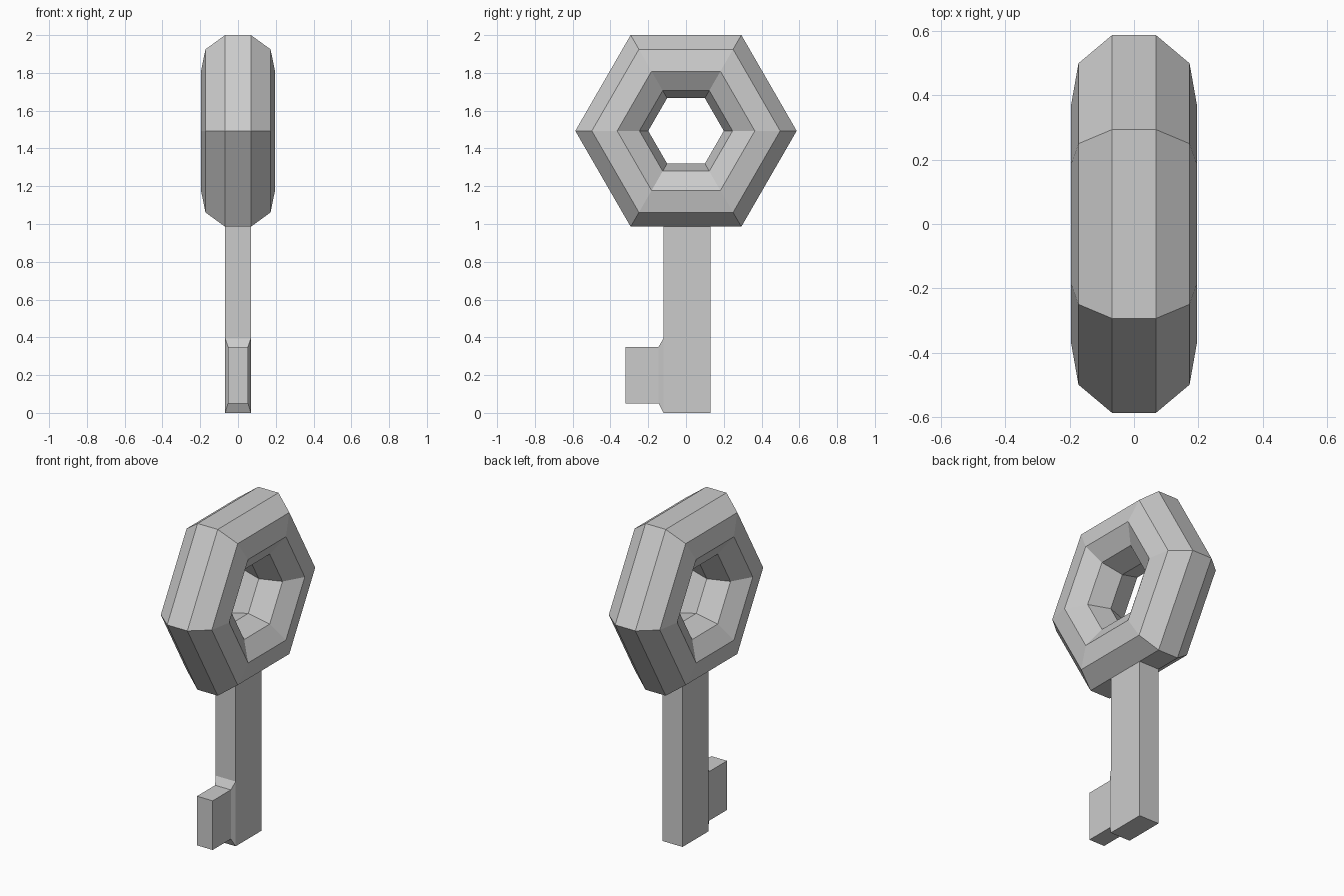
import bpy, bmesh
from math import cos, sin, radians

if "Cube" in bpy.data.objects:
    bpy.data.objects.remove(bpy.data.objects["Cube"])


def finish(bm, name):
    bmesh.ops.recalc_face_normals(bm, faces=bm.faces)
    mesh = bpy.data.meshes.new(name)
    bm.to_mesh(mesh)
    bm.free()
    obj = bpy.data.objects.new(name, mesh)
    bpy.context.collection.objects.link(obj)
    return obj


def loft(bm, loops, closed=False):
    """Bridge vertex loops with quads; cap the ends unless closed."""
    rings = [[bm.verts.new(p) for p in loop] for loop in loops]
    n = len(rings[0])
    for i in range(len(rings) if closed else len(rings) - 1):
        a, b = rings[i], rings[(i + 1) % len(rings)]
        for j in range(n):
            k = (j + 1) % n
            bm.faces.new((a[j], a[k], b[k], b[j]))
    if not closed:
        bm.faces.new(rings[0])
        bm.faces.new(rings[-1])


# Hexagonal ring handle: six-sided torus with a nine-sided section
MAJOR, MINOR, CENTRE = 0.399, 0.199, 1.493
loops = []
for i in range(6):
    a = radians(60 * i)
    loop = []
    for j in range(9):
        b = radians(20 + 40 * j)
        r = MAJOR + MINOR * cos(b)
        loop.append((MINOR * sin(b), r * cos(a), CENTRE + r * sin(a)))
    loops.append(loop)
bm = bmesh.new()
loft(bm, loops, closed=True)
finish(bm, "ring_handle")

# Shaft, with a loop marking the top of the bit
HALF, Y0, Y1 = 0.068, -0.119, 0.13
bm = bmesh.new()
loft(bm, [[(-HALF, Y0, z), (HALF, Y0, z), (HALF, Y1, z), (-HALF, Y1, z)]
          for z in (0, 0.395, 1.0)])

# Bit: taper the lower front face outward, then extrude it straight
bm.normal_update()
face = next(f for f in bm.faces
            if abs(f.calc_center_median().y - Y0) < 1e-4
            and f.calc_center_median().z < 0.4)
for y in (-0.145, -0.32):
    new = bmesh.ops.extrude_discrete_faces(bm, faces=[face])["faces"][0]
    for v in new.verts:
        v.co.x = 0.053 if v.co.x > 0 else -0.053
        v.co.y = y
        v.co.z = 0.35 if v.co.z > 0.2 else 0.05
    face = new
finish(bm, "shaft_and_bit")
